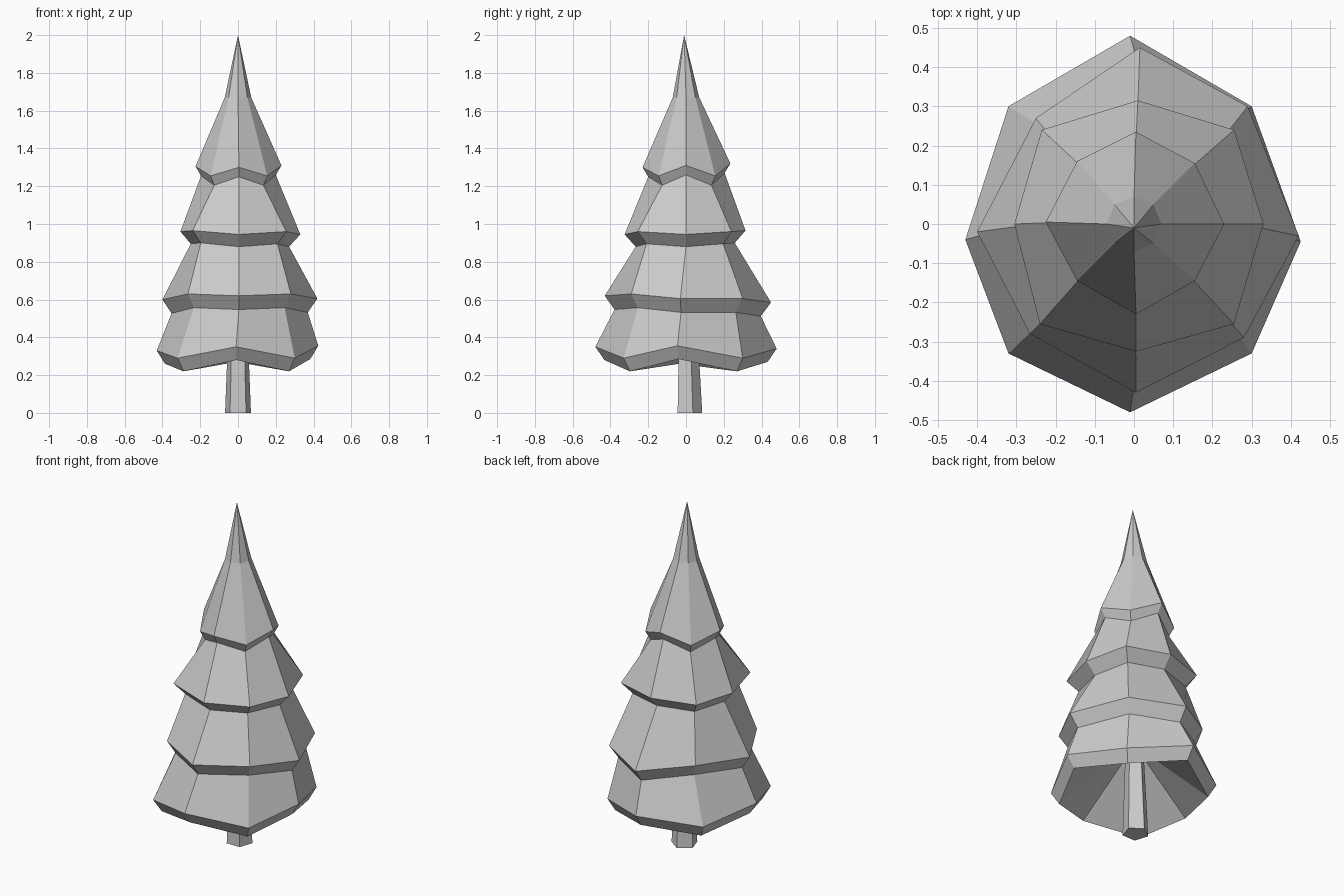
import bpy
import bmesh
import math

cube = bpy.data.objects.get("Cube")
if cube:
    bpy.data.objects.remove(cube, do_unlink=True)

grey = bpy.data.materials.new("plain grey")
grey.use_nodes = True
grey.diffuse_color = (0.6, 0.6, 0.6, 1)
grey.node_tree.nodes["Principled BSDF"].inputs["Base Color"].default_value = (0.6, 0.6, 0.6, 1)


def lowered(ring, scale, drop):
    """Copy of a ring, shrunk toward the axis and moved down."""
    return [(x * scale, y * scale, z - drop) for x, y, z in ring]


def polygon(sides, radius, z, center_y=0.0, start=0.0):
    step = math.tau / sides
    return [(radius * math.cos(start + i * step),
             center_y + radius * math.sin(start + i * step), z) for i in range(sides)]


def loft(name, rings, tip=None, cap_start=True):
    """Skin the rings from bottom to top, closing with a tip or a flat cap."""
    bm = bmesh.new()
    loops = [[bm.verts.new(co) for co in ring] for ring in rings]
    count = len(loops[0])
    for low, high in zip(loops, loops[1:]):
        for i in range(count):
            j = (i + 1) % count
            bm.faces.new((low[i], low[j], high[j], high[i]))
    if cap_start:
        bm.faces.new(loops[0][::-1])
    if tip:
        point = bm.verts.new(tip)
        for i in range(count):
            bm.faces.new((loops[-1][i], loops[-1][(i + 1) % count], point))
    else:
        bm.faces.new(loops[-1])
    bmesh.ops.recalc_face_normals(bm, faces=bm.faces)
    mesh = bpy.data.meshes.new(name)
    bm.to_mesh(mesh)
    bm.free()
    mesh.materials.append(grey)
    obj = bpy.data.objects.new(name, mesh)
    bpy.context.collection.objects.link(obj)
    return obj


# Irregular branch rims, counter-clockwise from +x
skirt_rim = [(.425, -.045, .355), (.3, .3, .29), (-.01, .48, .34), (-.32, .3, .29),
             (-.43, -.04, .33), (-.32, -.33, .29), (-.01, -.48, .35), (.3, -.33, .29)]
lower_rim = [(.42, -.03, .605), (.29, .3, .605), (.015, .45, .585), (-.25, .27, .62),
             (-.4, -.02, .6), (-.265, -.28, .63), (.005, -.43, .62), (.28, -.29, .63)]
middle_rim = [(.33, 0, .945), (.255, .24, .96), (.01, .315, .965), (-.235, .24, .96),
              (-.305, 0, .96), (-.24, -.255, .965), (.005, -.325, .945), (.255, -.255, .96)]
upper_rim = [(.23, 0, 1.31), (.155, .155, 1.255), (.005, .235, 1.32), (-.145, .16, 1.255),
             (-.225, .005, 1.305), (-.145, -.145, 1.255), (.005, -.23, 1.3), (.155, -.145, 1.255)]

# Foliage: hollow underside, four overhanging tiers and a spire
loft("foliage", [
    polygon(8, .04, .52),
    lowered(skirt_rim, .9, .07),
    skirt_rim,
    lowered(lower_rim, .88, .073),
    lower_rim,
    lowered(middle_rim, .82, .065),
    middle_rim,
    lowered(upper_rim, .87, .05),
    upper_rim,
    polygon(8, .07, 1.67),
], tip=(0, -.01, 2))

# Trunk: tapered five-sided post
loft("trunk", [
    polygon(5, .072, 0, .014, math.pi / 2),
    polygon(5, .05, .54, .005, math.pi / 2),
])
